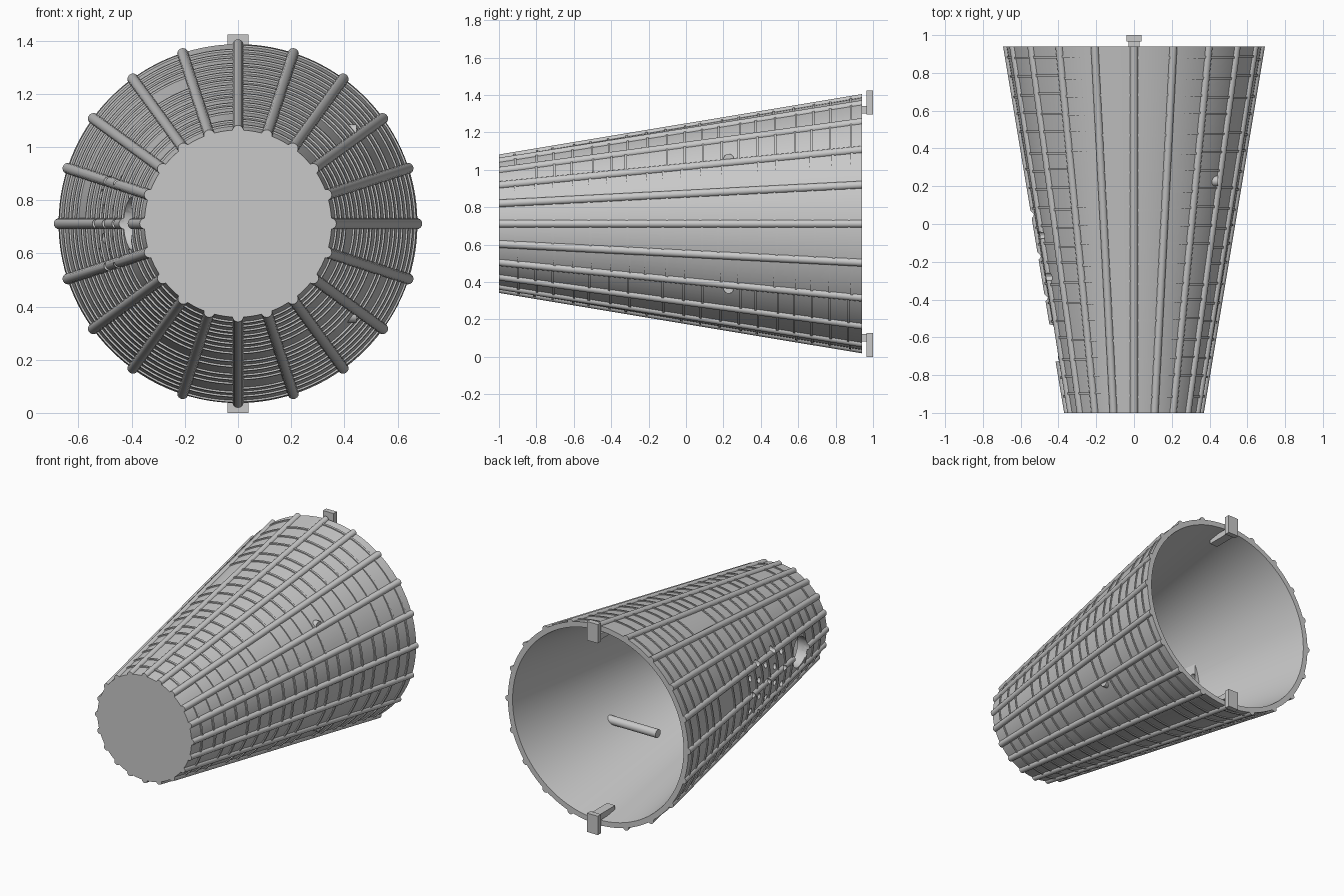
import bpy, bmesh, math, random
from math import cos, sin, pi

random.seed(4)
if "Cube" in bpy.data.objects:
    bpy.data.objects.remove(bpy.data.objects["Cube"])

CZ = 0.712                  # height of the cone axis
FRONT, BACK = -1.0, 0.94    # ends of the cone
RIBS = 20

grey = bpy.data.materials.new("plain grey")
grey.use_nodes = True
grey.diffuse_color = (0.58, 0.58, 0.58, 1)
grey.node_tree.nodes["Principled BSDF"].inputs["Base Color"].default_value = (0.58, 0.58, 0.58, 1)


def radius(y):
    """Outer radius of the shell at depth y."""
    return 0.352 + (0.675 - 0.352) * (y - FRONT) / (BACK - FRONT)


def polar(r, a, y):
    return (r * cos(a), y, CZ + r * sin(a))


def circle(r, y, n, cx=0.0, cz=0.0):
    return [(cx + r * cos(2 * pi * i / n), y, CZ + cz + r * sin(2 * pi * i / n)) for i in range(n)]


def loft(bm, loops):
    """Skin a row of equal loops and cap both ends."""
    rows = [[bm.verts.new(p) for p in loop] for loop in loops]
    n = len(rows[0])
    for a, b in zip(rows, rows[1:]):
        for i in range(n):
            j = (i + 1) % n
            bm.faces.new((a[i], a[j], b[j], b[i]))
    bm.faces.new(rows[0])
    bm.faces.new(rows[-1])


def finish(name, bm):
    bmesh.ops.recalc_face_normals(bm, faces=bm.faces)
    mesh = bpy.data.meshes.new(name)
    bm.to_mesh(mesh)
    bm.free()
    mesh.materials.append(grey)
    obj = bpy.data.objects.new(name, mesh)
    bpy.context.collection.objects.link(obj)
    return obj


def activate(obj):
    bpy.ops.object.select_all(action='DESELECT')
    obj.select_set(True)
    bpy.context.view_layer.objects.active = obj


def rod(bm, x0, x1, y, z, r, n):
    """Cylinder lying along x."""
    loft(bm, [[(x, y + r * cos(2 * pi * i / n), CZ + z + r * sin(2 * pi * i / n)) for i in range(n)]
              for x in (x0, x1)])


def box(bm, x, y0, y1, z0, z1):
    loft(bm, [[(-x, y, z0), (x, y, z0), (x, y, z1), (-x, y, z1)] for y in (y0, y1)])


# Hollow cone, closed at the front
bm = bmesh.new()
loft(bm, [circle(radius(FRONT), FRONT, 120), circle(radius(BACK), BACK, 120),
          circle(radius(BACK) - 0.035, BACK, 120), circle(radius(FRONT) - 0.028, FRONT + 0.04, 120)])
shell = finish("cone_shell", bm)

# Lengthwise round ribs
bm = bmesh.new()
for k in range(RIBS):
    a = 2 * pi * k / RIBS
    loft(bm, [circle(0.021, y, 16, (radius(y) - 0.003) * cos(a), (radius(y) - 0.003) * sin(a))
              for y in (FRONT, BACK)])
ribs = finish("long_ribs", bm)

# Thin cross hoops, slightly uneven from one sector to the next
bm = bmesh.new()
step = 2 * pi / RIBS
for ring in range(19):
    for k in range(RIBS):
        y = -0.905 + ring * 0.099 + random.uniform(-0.012, 0.012)
        lo, hi = y - 0.006, y + 0.006
        loft(bm, [[polar(radius(lo) - 0.006, a, lo), polar(radius(lo) + 0.007, a, lo),
                   polar(radius(hi) + 0.007, a, hi), polar(radius(hi) - 0.006, a, hi)]
                  for a in (step * (k + i / 5) for i in range(6))])
hoops = finish("cross_hoops", bm)

# Flat-faced backing block inside the side wall
bm = bmesh.new()
loops = []
for y in (-0.8, 0.07):
    r = radius(y) - 0.01
    half = math.acos((r - 0.065) / r)
    loops.append([polar(r, pi - half + 2 * half * i / 16, y) for i in range(17)])
loft(bm, loops)
block = finish("backing_block", bm)

# Large port and staggered small holes through the side
bm = bmesh.new()
rod(bm, -1, -0.2, -0.63, 0, 0.1, 16)
for col in range(5):
    rows = (-0.11, 0, 0.11) if col % 2 == 0 else (-0.165, -0.055, 0.055, 0.165)
    for z in rows:
        rod(bm, -1, -0.2, 0.05 - 0.11 * col, z, 0.02, 12)
cutter = finish("hole_cutter", bm)
cutter.hide_render = True
for obj in (shell, ribs, hoops, block):
    mod = obj.modifiers.new("holes", 'BOOLEAN')
    mod.operation = 'DIFFERENCE'
    mod.solver = 'EXACT'
    mod.object = cutter
    activate(obj)
    bpy.ops.object.modifier_apply(modifier=mod.name)
bpy.data.objects.remove(cutter)

# Inner crosswise pegs
bm = bmesh.new()
for side in (-1, 1):
    rod(bm, 0.05, 0.445, 0.228, side * 0.345, 0.028, 24)
pegs = finish("inner_pegs", bm)

# Hooked tabs on the back rim, upper and lower
for name, s in (("upper_tab", 1), ("lower_tab", -1)):
    bm = bmesh.new()
    box(bm, 0.04, 0.965, 1.0, CZ + s * 0.585, CZ + s * 0.712)
    box(bm, 0.03, 0.80, 0.97, CZ + s * 0.59, CZ + s * 0.63)
    finish(name, bm)

# Smooth round surfaces, crisp edges
for obj in (shell, ribs, hoops, block, pegs):
    activate(obj)
    bpy.ops.object.shade_smooth_by_angle(angle=math.radians(30))
